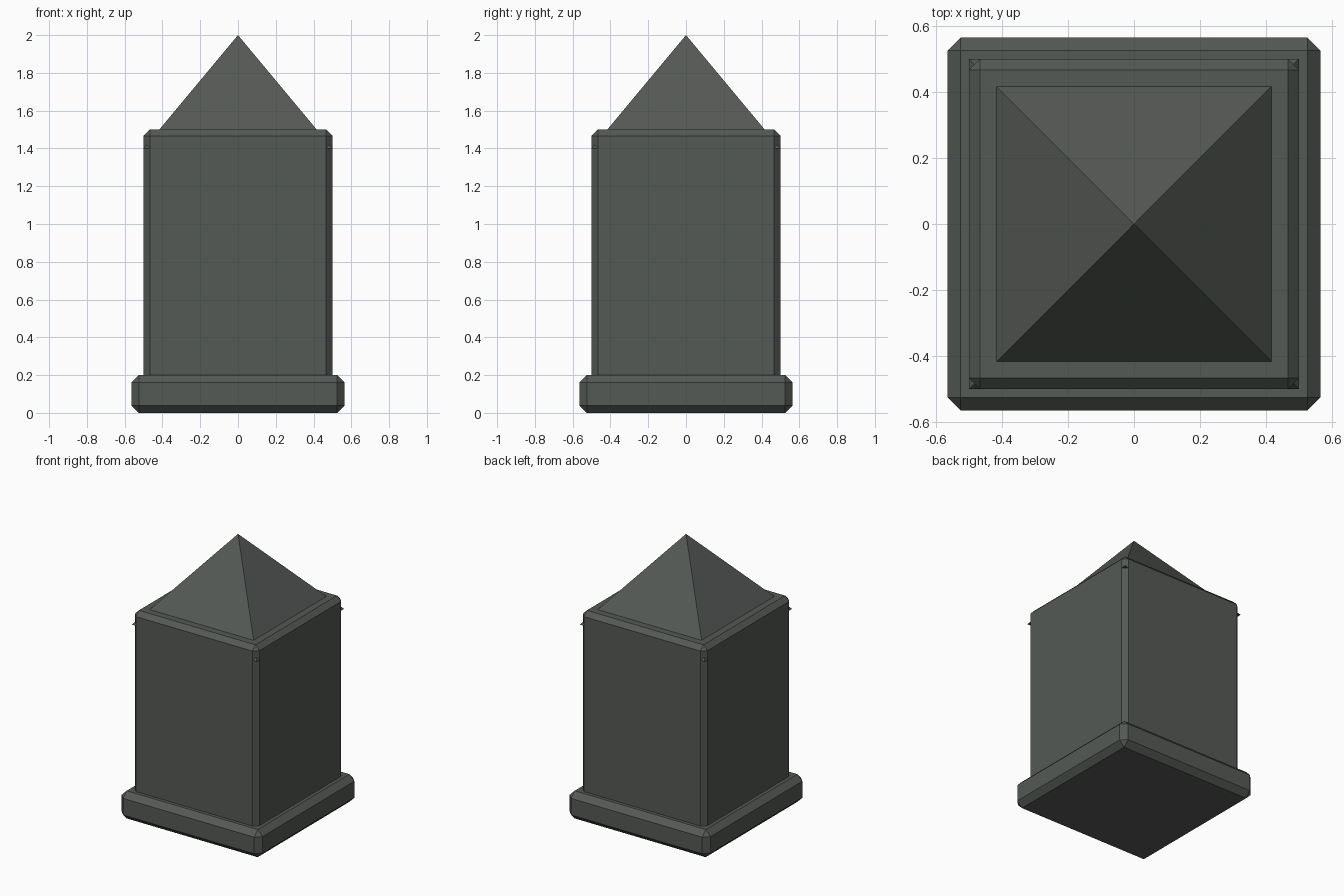
import bpy, bmesh, math
from mathutils import Matrix

if "Cube" in bpy.data.objects:
    bpy.data.objects.remove(bpy.data.objects["Cube"])

stone = bpy.data.materials.new("dark_stone")
stone.diffuse_color = (0.09, 0.1, 0.091, 1)
stone.use_nodes = True
stone.node_tree.nodes["Principled BSDF"].inputs["Base Color"].default_value = stone.diffuse_color


def finish(name, bm):
    mesh = bpy.data.meshes.new(name)
    bm.to_mesh(mesh)
    bm.free()
    mesh.materials.append(stone)
    ob = bpy.data.objects.new(name, mesh)
    bpy.context.collection.objects.link(ob)
    return ob


def block(name, half, z0, z1, chamfer):
    """Square block with flat chamfered edges."""
    bm = bmesh.new()
    bmesh.ops.create_cube(bm, size=1, matrix=Matrix.Translation((0, 0, (z0 + z1) / 2))
                          @ Matrix.Diagonal((2 * half, 2 * half, z1 - z0, 1)))
    bmesh.ops.bevel(bm, geom=bm.edges[:], offset=chamfer, segments=1,
                    affect='EDGES', profile=0.5)
    return finish(name, bm)


# Plinth and shaft
block("plinth", 0.565, 0.0, 0.2, 0.04)
block("shaft", 0.5, 0.1, 1.5, 0.033)

# Pyramid cap, its foot sunk into the shaft so the corners just poke out
bm = bmesh.new()
bmesh.ops.create_cone(bm, cap_ends=True, segments=4, radius1=0.5 * math.sqrt(2), radius2=0,
                      depth=0.6, matrix=Matrix.Translation((0, 0, 1.7))
                      @ Matrix.Rotation(math.pi / 4, 4, 'Z'))
bmesh.ops.remove_doubles(bm, verts=bm.verts[:], dist=1e-5)
finish("pyramid_cap", bm)
